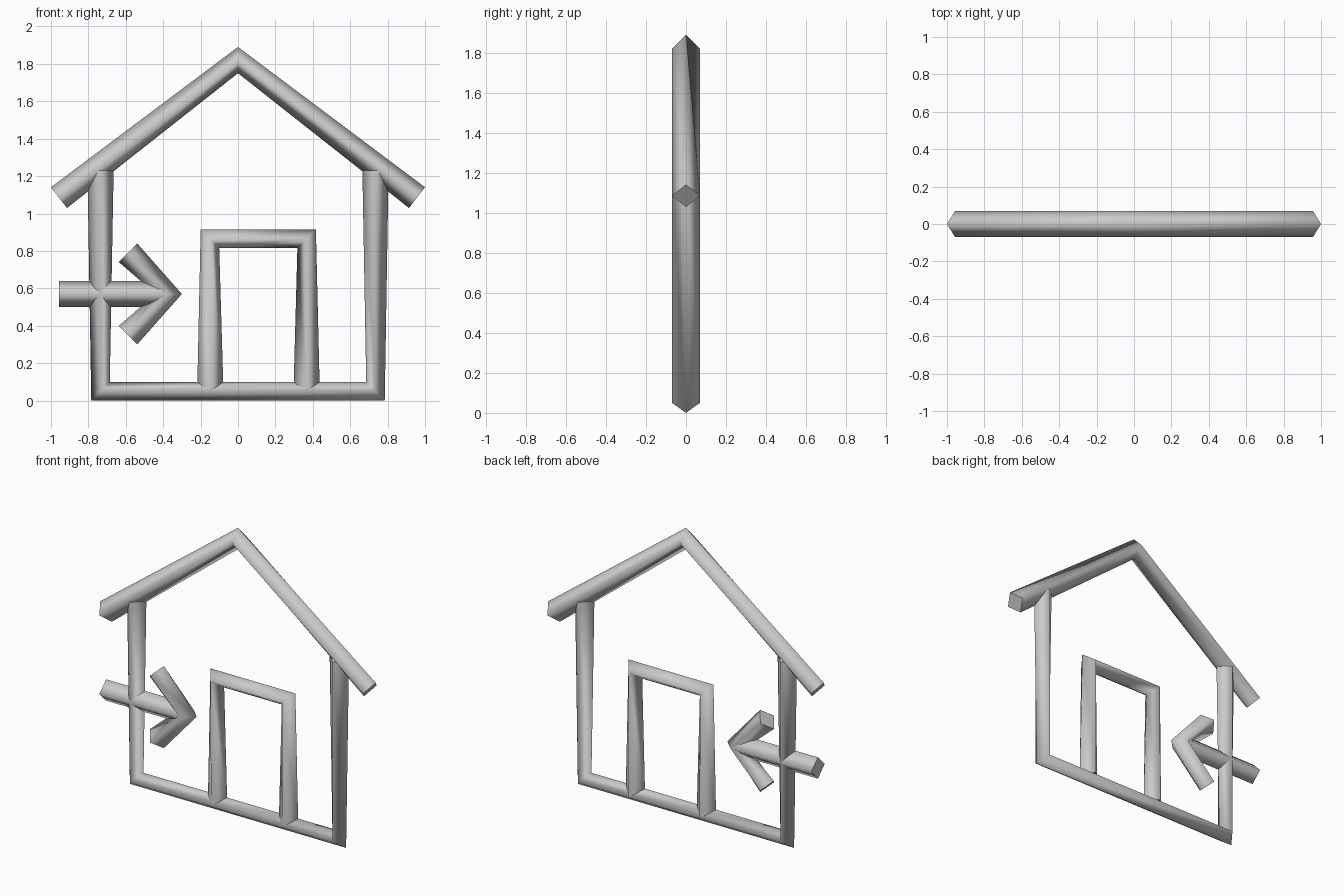
import bpy, bmesh
from mathutils import Vector

if "Cube" in bpy.data.objects:
    bpy.data.objects.remove(bpy.data.objects["Cube"])

R = 0.07  # bar half-thickness

grey = bpy.data.materials.new("light_grey")
grey.diffuse_color = (0.6, 0.6, 0.6, 1)
grey.use_nodes = True
grey.node_tree.nodes["Principled BSDF"].inputs["Base Color"].default_value = grey.diffuse_color


def bar(name, points):
    """Diamond-section bar along (x, z) points, one ring per point."""
    pts = [Vector((x, 0, z)) for x, z in points]
    bm = bmesh.new()
    rings = []
    for i, p in enumerate(pts):
        before = (p - pts[i - 1]).normalized() if i > 0 else Vector()
        after = (pts[i + 1] - p).normalized() if i < len(pts) - 1 else Vector()
        t = (before + after).normalized()
        side = Vector((-t.z, 0, t.x)) * R
        depth = Vector((0, R, 0))
        rings.append([bm.verts.new(p + o) for o in (side, depth, -side, -depth)])
    # Smooth sides
    for a, b in zip(rings, rings[1:]):
        for k in range(4):
            n = (k + 1) % 4
            bm.faces.new((a[k], a[n], b[n], b[k])).smooth = True
    # Flat end caps with crisp rims
    for ring in (rings[0], rings[-1]):
        cap = bm.faces.new(ring)
        for e in cap.edges:
            e.smooth = False
    bmesh.ops.recalc_face_normals(bm, faces=bm.faces)
    mesh = bpy.data.meshes.new(name)
    bm.to_mesh(mesh)
    bm.free()
    mesh.materials.append(grey)
    obj = bpy.data.objects.new(name, mesh)
    bpy.context.collection.objects.link(obj)
    return obj


# House outline
bar("roof", [(-0.957, 1.085), (0, 1.82), (0.957, 1.085)])
bar("walls_and_floor", [(-0.735, 1.23), (-0.735, 0.05), (0.735, 0.05), (0.735, 1.23)])

# Door frame standing on the floor bar
bar("door_frame", [(-0.148, 0.06), (-0.15, 0.865), (0.367, 0.865), (0.367, 0.06)])

# Arrow pointing in through the left wall
bar("arrow_shaft", [(-0.957, 0.57), (-0.37, 0.57)])
bar("arrow_head", [(-0.588, 0.79), (-0.37, 0.57), (-0.588, 0.35)])
